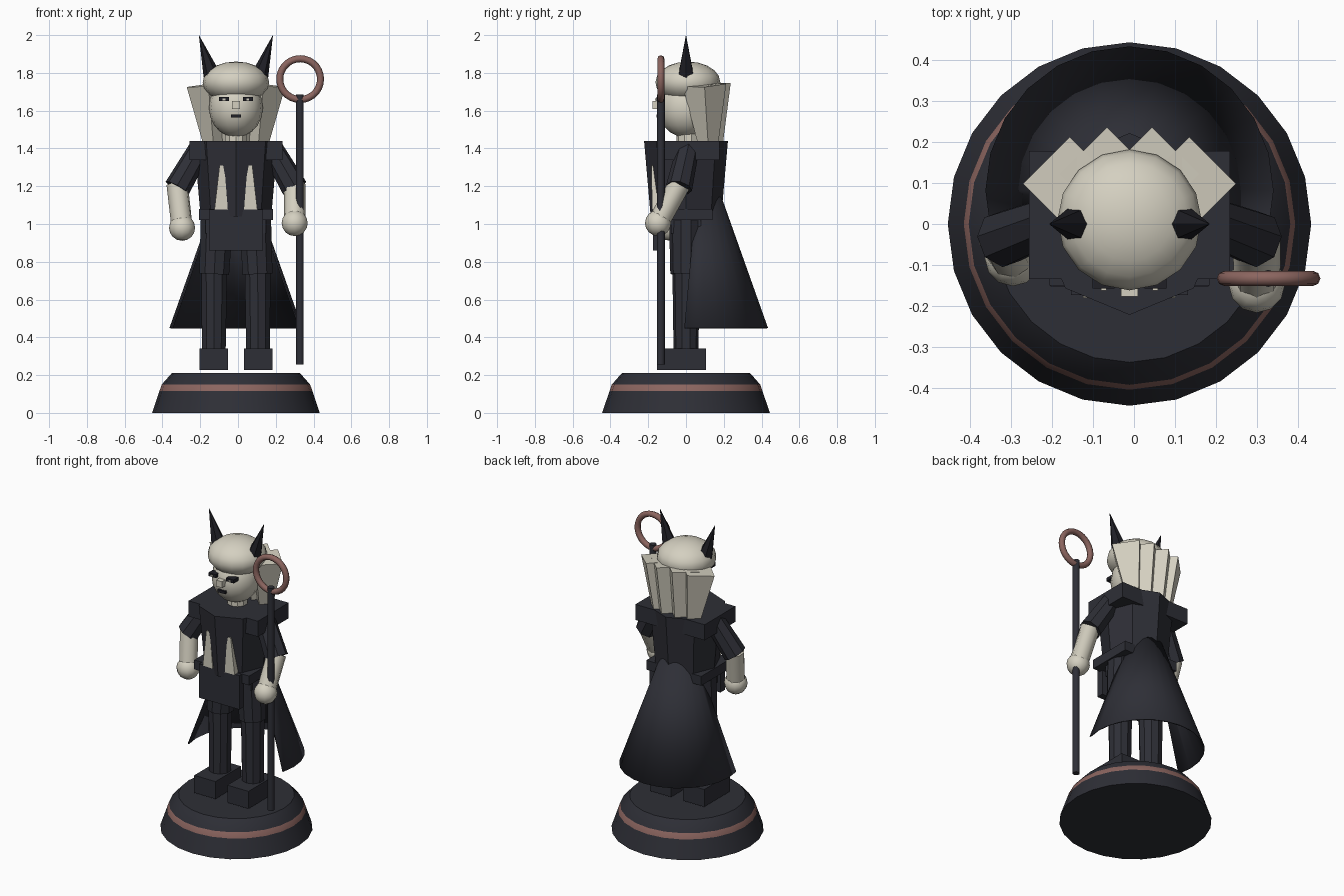
import bpy, bmesh, math
from mathutils import Vector, Matrix

if "Cube" in bpy.data.objects:
    bpy.data.objects.remove(bpy.data.objects["Cube"])

CX = -0.011  # figure axis


def material(name, rgb):
    m = bpy.data.materials.new(name)
    m.diffuse_color = (*rgb, 1)
    m.use_nodes = True
    m.node_tree.nodes["Principled BSDF"].inputs["Base Color"].default_value = m.diffuse_color
    return m


DARK = material("charcoal cloth", (0.027, 0.028, 0.037))
BLACK = material("black", (0.014, 0.014, 0.019))
BONE = material("bone", (0.66, 0.63, 0.53))
ROSE = material("dusty rose", (0.26, 0.13, 0.115))


def finish(name, bm, mat, smooth=None):
    bmesh.ops.recalc_face_normals(bm, faces=bm.faces)
    me = bpy.data.meshes.new(name)
    bm.to_mesh(me)
    bm.free()
    me.materials.append(mat)
    ob = bpy.data.objects.new(name, me)
    bpy.context.collection.objects.link(ob)
    if smooth:
        bpy.ops.object.select_all(action='DESELECT')
        ob.select_set(True)
        bpy.context.view_layer.objects.active = ob
        bpy.ops.object.shade_smooth_by_angle(angle=math.radians(smooth))
    return ob


def limb(name, mat, a, b, ra, rb, n=8, turn=0, smooth=None):
    """Tapered n-sided prism from a to b; x is relative to the figure axis."""
    a, b = Vector(a), Vector(b)
    d = b - a
    bm = bmesh.new()
    bmesh.ops.create_cone(bm, cap_ends=True, segments=n, radius1=ra, radius2=rb, depth=d.length)
    # shortest rotation from z keeps the cross-section facing forward
    rot = Vector((0, 0, 1)).rotation_difference(d).to_matrix().to_4x4()
    bm.transform(Matrix.Translation((a + b) / 2 + Vector((CX, 0, 0))) @ rot
                 @ Matrix.Rotation(math.radians(turn), 4, 'Z'))
    return finish(name, bm, mat, smooth)


def box(name, mat, x, y, z):
    """Box from (min, max) ranges; x is relative to the figure axis."""
    bm = bmesh.new()
    bmesh.ops.create_cube(bm, size=1)
    for v in bm.verts:
        v.co = [r[0] if c < 0 else r[1] for c, r in zip(v.co, (x, y, z))]
        v.co.x += CX
    return finish(name, bm, mat)


def ball(name, mat, c, r, u=16, v=10):
    bm = bmesh.new()
    bmesh.ops.create_uvsphere(bm, u_segments=u, v_segments=v, radius=1)
    bm.transform(Matrix.Translation((c[0] + CX, c[1], c[2])) @ Matrix.Diagonal((*r, 1)))
    return finish(name, bm, mat, 50)


def lathe(name, mat, profile, n, a0, a1, cy=0):
    """Spin (radius, z) points from angle a0 to a1 about the axis at y = cy."""
    bm = bmesh.new()
    closed = abs(a1 - a0) >= 360
    rings = []
    for i in range(n if closed else n + 1):
        t = math.radians(a0 + (a1 - a0) * i / n)
        rings.append([bm.verts.new((CX + r * math.cos(t), cy + r * math.sin(t), z))
                      for r, z in profile])
    for i in range(n):
        p, q = rings[i], rings[(i + 1) % len(rings)]
        for k in range(len(profile) - 1):
            bm.faces.new((p[k], q[k], q[k + 1], p[k + 1]))
    if closed:
        bm.faces.new([r[0] for r in rings])
        bm.faces.new([r[-1] for r in rings])
    return finish(name, bm, mat, 25)


# Plinth with a coloured band
base = lathe("plinth", DARK, [(0.444, 0), (0.405, 0.115), (0.393, 0.15), (0.338, 0.212)], 24, 0, 360)
base.data.materials.append(ROSE)
for f in base.data.polygons:
    if 0.12 < f.center.z < 0.145:
        f.material_index = 1

# Coat tails, open at the front
tails = lathe("coat_tails", DARK, [(0.352, 0.45), (0.10, 1.16)], 14, -15, 195, 0.082)
sol = tails.modifiers.new("thickness", 'SOLIDIFY')
sol.thickness = 0.008

# Torso, shoulders, belt, front panel
limb("torso", DARK, (0, 0, 1.04), (0, 0, 1.44), 0.187, 0.222)
box("shoulder_yoke", DARK, (-0.246, 0.246), (-0.134, 0.178), (1.34, 1.44))
box("belt", DARK, (-0.195, 0.195), (-0.15, 0.14), (1.02, 1.08))
box("hips", DARK, (-0.16, 0.16), (-0.08, 0.08), (0.95, 1.03))
box("front_panel", DARK, (-0.143, 0.143), (-0.174, -0.13), (0.86, 1.078))

# Head
limb("neck", BONE, (0, 0.01, 1.40), (0, 0.01, 1.52), 0.06, 0.06, 10)
ball("face", BONE, (0, 0, 1.615), (0.143, 0.15, 0.157))
ball("hair_cap", BONE, (0, 0.01, 1.75), (0.176, 0.172, 0.11))
box("nose", BONE, (-0.021, 0.021), (-0.177, -0.13), (1.61, 1.65))
box("mouth", BLACK, (-0.027, 0.027), (-0.155, -0.13), (1.563, 1.58))

# Paired parts
for s, side in ((-1, "left"), (1, "right")):
    box(side + "_boot", DARK, sorted((s * 0.042, s * 0.193)), (-0.153, 0.106), (0.228, 0.34))
    limb(side + "_shin", DARK, (s * 0.117, 0, 0.33), (s * 0.115, 0, 0.76), 0.066, 0.072, 10)
    limb(side + "_thigh", DARK, (s * 0.115, 0, 0.735), (s * 0.1, 0, 1.04), 0.083, 0.09, 10)
    limb(side + "_sleeve", DARK, (s * 0.19, 0.01, 1.40), (s * 0.311, -0.037, 1.19), 0.06, 0.07)
    hand = (s * 0.311 if s > 0 else -0.285, -0.148 if s > 0 else -0.083, 1.005 if s > 0 else 0.98)
    limb(side + "_forearm", BONE, (s * 0.311, -0.035, 1.21), hand, 0.058, 0.057, 8, 0, 50)
    ball(side + "_hand", BONE, hand, (0.069, 0.069, 0.069), 12, 8)
    limb(side + "_lapel", BONE, (s * 0.078, -0.145, 1.08), (s * 0.074, -0.17, 1.31), 0.05, 0.018, 4, 45)
    box(side + "_eye", BLACK, sorted((s * 0.037, s * 0.09)), (-0.157, -0.11), (1.65, 1.672))
    box(side + "_pupil", BONE, sorted((s * 0.056, s * 0.070)), (-0.163, -0.12), (1.654, 1.664))
    limb(side + "_horn", BLACK, (s * 0.128, 0, 1.79), (s * 0.195, 0, 1.997), 0.045, 0.001, 6, 30)
    # Back hair: inverted four-sided spikes
    limb(side + "_outer_hair_spike", BONE, (s * 0.115, 0.12, 1.38), (s * 0.146, 0.098, 1.735), 0.045, 0.115, 4)
    limb(side + "_inner_hair_spike", BONE, (s * 0.045, 0.145, 1.38), (s * 0.055, 0.122, 1.74), 0.045, 0.115, 4)

# Staff with ring head
SX = 0.328 - CX
limb("staff_shaft", DARK, (SX, -0.133, 0.255), (SX, -0.133, 1.685), 0.021, 0.021, 10, 0, 50)
bpy.ops.mesh.primitive_torus_add(major_segments=28, minor_segments=8, major_radius=0.108,
                                 minor_radius=0.0185, location=(0.329, -0.133, 1.767),
                                 rotation=(math.pi / 2, 0, 0))
ring = bpy.context.object
ring.name = "staff_ring"
ring.data.materials.append(ROSE)
bpy.ops.object.shade_smooth_by_angle(angle=math.radians(50))
